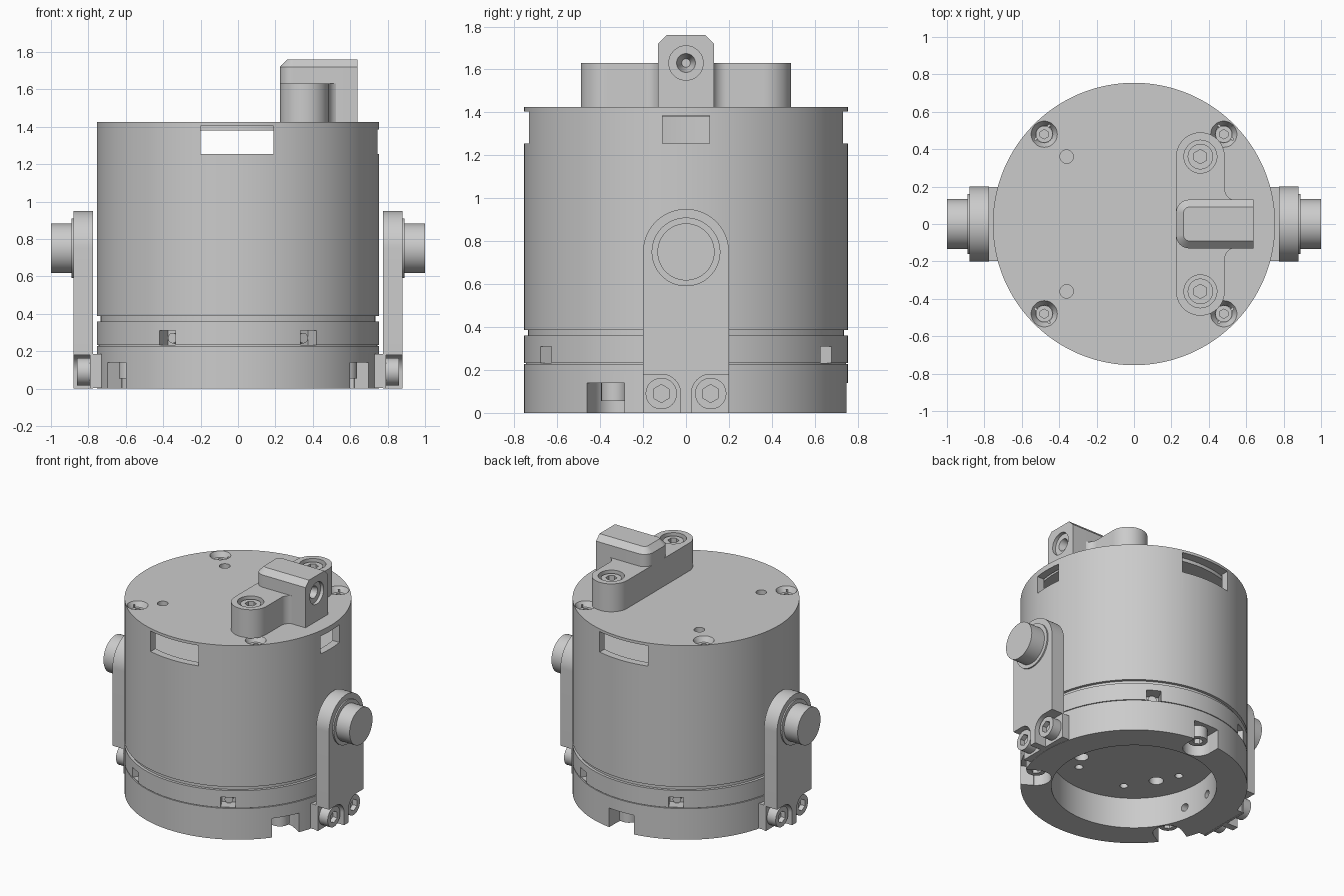
import bpy, bmesh
from math import cos, sin, radians, pi
from mathutils import Vector, Matrix

if "Cube" in bpy.data.objects:
    bpy.data.objects.remove(bpy.data.objects["Cube"])


def finish(bm, name):
    bmesh.ops.recalc_face_normals(bm, faces=bm.faces)
    me = bpy.data.meshes.new(name)
    bm.to_mesh(me)
    bm.free()
    ob = bpy.data.objects.new(name, me)
    bpy.context.collection.objects.link(ob)
    return ob


def cyl(name, r, a, b, r2=None, n=48):
    """Cylinder or cone from point a to point b."""
    a, b = Vector(a), Vector(b)
    d = b - a
    m = Matrix.Translation((a + b) / 2) @ d.to_track_quat('Z', 'Y').to_matrix().to_4x4()
    bm = bmesh.new()
    bmesh.ops.create_cone(bm, cap_ends=True, segments=n, radius1=r,
                          radius2=r if r2 is None else r2, depth=d.length, matrix=m)
    return finish(bm, name)


def box(name, lo, hi, turn=0):
    lo, hi = Vector(lo), Vector(hi)
    m = (Matrix.Rotation(radians(turn), 4, 'Z') @ Matrix.Translation((lo + hi) / 2)
         @ Matrix.Diagonal((*(hi - lo), 1)))
    bm = bmesh.new()
    bmesh.ops.create_cube(bm, size=1, matrix=m)
    return finish(bm, name)


def lathe(name, profile, n=128):
    """Spin an (r, z) profile round the z axis."""
    bm = bmesh.new()
    vs = [bm.verts.new((r, 0, z)) for r, z in profile]
    es = [bm.edges.new(p) for p in zip(vs, vs[1:])]
    if profile[0][0] > 0:
        es.append(bm.edges.new((vs[-1], vs[0])))
    bmesh.ops.spin(bm, geom=vs + es, cent=(0, 0, 0), axis=(0, 0, 1), angle=2 * pi, steps=n)
    bmesh.ops.remove_doubles(bm, verts=bm.verts, dist=1e-4)
    return finish(bm, name)


def loft(name, rings):
    """Closed solid through equal-length outlines."""
    bm = bmesh.new()
    rv = [[bm.verts.new(p) for p in ring] for ring in rings]
    for a, b in zip(rv, rv[1:]):
        for i in range(len(a)):
            j = (i + 1) % len(a)
            bm.faces.new((a[i], a[j], b[j], b[i]))
    bm.faces.new(rv[0])
    bm.faces.new(rv[-1])
    return finish(bm, name)


def arc(cx, cy, r, a0, a1, n=16):
    return [(cx + r * cos(radians(a0 + (a1 - a0) * i / n)),
             cy + r * sin(radians(a0 + (a1 - a0) * i / n))) for i in range(n + 1)]


def cut(targets, cutters):
    for t in targets:
        bpy.context.view_layer.objects.active = t
        for c in cutters:
            m = t.modifiers.new('cut', 'BOOLEAN')
            m.operation, m.solver, m.object = 'DIFFERENCE', 'EXACT', c
            bpy.ops.object.modifier_apply(modifier=m.name)
    for c in cutters:
        bpy.data.objects.remove(c)


def screw(name, r, a, b, hexr):
    """Screw head whose hex socket opens at end b."""
    a, b = Vector(a), Vector(b)
    d = (b - a).normalized()
    head = cyl(name, r, a, b)
    cut([head], [cyl('c', hexr, b - d * 0.035, b + d * 0.02, n=6)])
    return head


def polar(r, deg, z):
    return (r * cos(radians(deg)), r * sin(radians(deg)), z)


# Base ring with bore, three screw notches and arm screw holes
base = lathe('base_ring', [(0.55, 0), (0.755, 0), (0.755, 0.228), (0.55, 0.228)])
for a in (-30, -150, 90):
    cut([base], [box('c', (0.66, -0.1, -0.1), (0.9, 0.1, 0.14), a),
                 cyl('c', 0.0995, polar(0.66, a, -0.1), polar(0.66, a, 0.14))])
    screw('base_screw', 0.065, polar(0.66, a, 0.15), polar(0.66, a, 0.055), 0.035)
for s in (-1, 1):
    cut([base], [cyl('c', 0.028, (s * 0.4, y, 0.09), (s * 0.7, y, 0.09)) for y in (-0.115, 0.115)])

# Middle band with seam, neck groove, screw windows and underside holes
band = lathe('middle_band', [(0, 0.226), (0.745, 0.226), (0.745, 0.233), (0.755, 0.233),
                             (0.755, 0.36), (0.735, 0.36), (0.735, 0.387), (0, 0.387)])
for a in (60, 120, -60, -120):
    cut([band], [box('c', (0.66, -0.05, 0.233), (0.9, 0.05, 0.31), a)])
    cyl('band_screw', 0.028, polar(0.65, a, 0.27), polar(0.70, a, 0.27), n=24)
cut([band], [cyl('c', 0.027, polar(0.39, a, 0.1), polar(0.39, a, 0.32), n=24)
             for a in range(0, 360, 60)]
    + [cyl('c', 0.048, polar(0.35, a, 0.1), polar(0.35, a, 0.32), n=32) for a in (-40, -155, 85)])

# Hollow main housing with windows at front, back and right
shell = lathe('main_housing', [(0, 0.387), (0.755, 0.387), (0.755, 1.405), (0.70, 1.405),
                               (0.70, 1.15), (0, 1.15)])
cut([shell], [box('c', (-0.2, -0.9, 1.255), (0.19, -0.5, 1.45)),
              box('c', (-0.2, 0.5, 1.255), (0.19, 0.9, 1.45)),
              box('c', (0.5, -0.11, 1.255), (0.9, 0.11, 1.385))])

# Lid with countersunk screws and two dowel holes
lid = lathe('lid', [(0, 1.38), (0.69, 1.38), (0.69, 1.405), (0.755, 1.405), (0.755, 1.425), (0, 1.425)])
for x in (-0.48, 0.48):
    for y in (-0.48, 0.48):
        cut([lid, shell], [cyl('c', 0.035, (x, y, 1.36), (x, y, 1.427), 0.071)])
        screw('lid_screw', 0.045, (x, y, 1.34), (x, y, 1.39), 0.025)
cut([lid], [cyl('c', 0.036, (-0.36, y, 1.385), (-0.36, y, 1.5), n=32) for y in (-0.36, 0.36)])

# Top bracket: two-lobed flange and chamfered block
outline = (arc(0.355, -0.36, 0.13, 180, 360, 32) + arc(0.55, -0.19, 0.065, 180, 90)
           + arc(0.55, 0.19, 0.065, 270, 180) + arc(0.355, 0.36, 0.13, 0, 180, 32))
flange = loft('bracket_flange', [[(x, y, z) for x, y in outline] for z in (1.42, 1.63)])


def block_ring(inset, z):
    r = 0.07 - inset
    pts = ([(0.64, 0.13 - inset)] + arc(0.295, 0.06, r, 90, 180)
           + arc(0.295, -0.06, r, 180, 270) + [(0.64, -0.13 + inset)])
    return [(x, y, z) for x, y in pts]


block = loft('bracket_block', [block_ring(0, 1.42), block_ring(0, 1.72), block_ring(0.04, 1.76)])
cut([flange, block], [cyl('c', 0.08, (0.615, 0, 1.63), (0.7, 0, 1.63)),
                      cyl('c', 0.02, (0.53, 0, 1.63), (0.63, 0, 1.63), 0.048)])
for y in (-0.36, 0.36):
    cut([flange], [cyl('c', 0.088, (0.355, y, 1.56), (0.355, y, 1.7))])
    screw('bracket_screw', 0.068, (0.355, y, 1.55), (0.355, y, 1.615), 0.038)

# Side arms with feet, foot screws and trunnion pins
for s in (-1, 1):
    side = 'right' if s > 0 else 'left'
    prof = arc(0, 0.75, 0.2, 0, 180, 40) + [(-0.2, 0), (0.2, 0)]
    arm = loft(side + '_arm', [[(s * x, y, z) for y, z in prof] for x in (0.775, 0.88)])
    pocket = [(0.025, -0.05), (0.3, -0.05), (0.3, 0.18)] + arc(0.115, 0.09, 0.09, 90, 180)
    for t in (-1, 1):
        cut([arm], [loft('c', [[(s * x, t * y, z) for y, z in pocket] for x in (0.79, 0.95)])])
        screw(side + '_foot_screw', 0.073, (s * 0.78, t * 0.115, 0.09), (s * 0.86, t * 0.115, 0.09), 0.042)
    box(side + '_foot', (min(s * 0.70, s * 0.785), -0.197, 0.002), (max(s * 0.70, s * 0.785), 0.197, 0.185))
    cyl(side + '_pin_collar', 0.16, (s * 0.87, 0, 0.75), (s * 0.89, 0, 0.75), n=64)
    cyl(side + '_pin', 0.133, (s * 0.88, 0, 0.75), (s * 1.0, 0, 0.75), n=64)

bpy.ops.object.select_all(action='SELECT')
bpy.context.view_layer.objects.active = base
bpy.ops.object.shade_smooth_by_angle(angle=radians(30))
